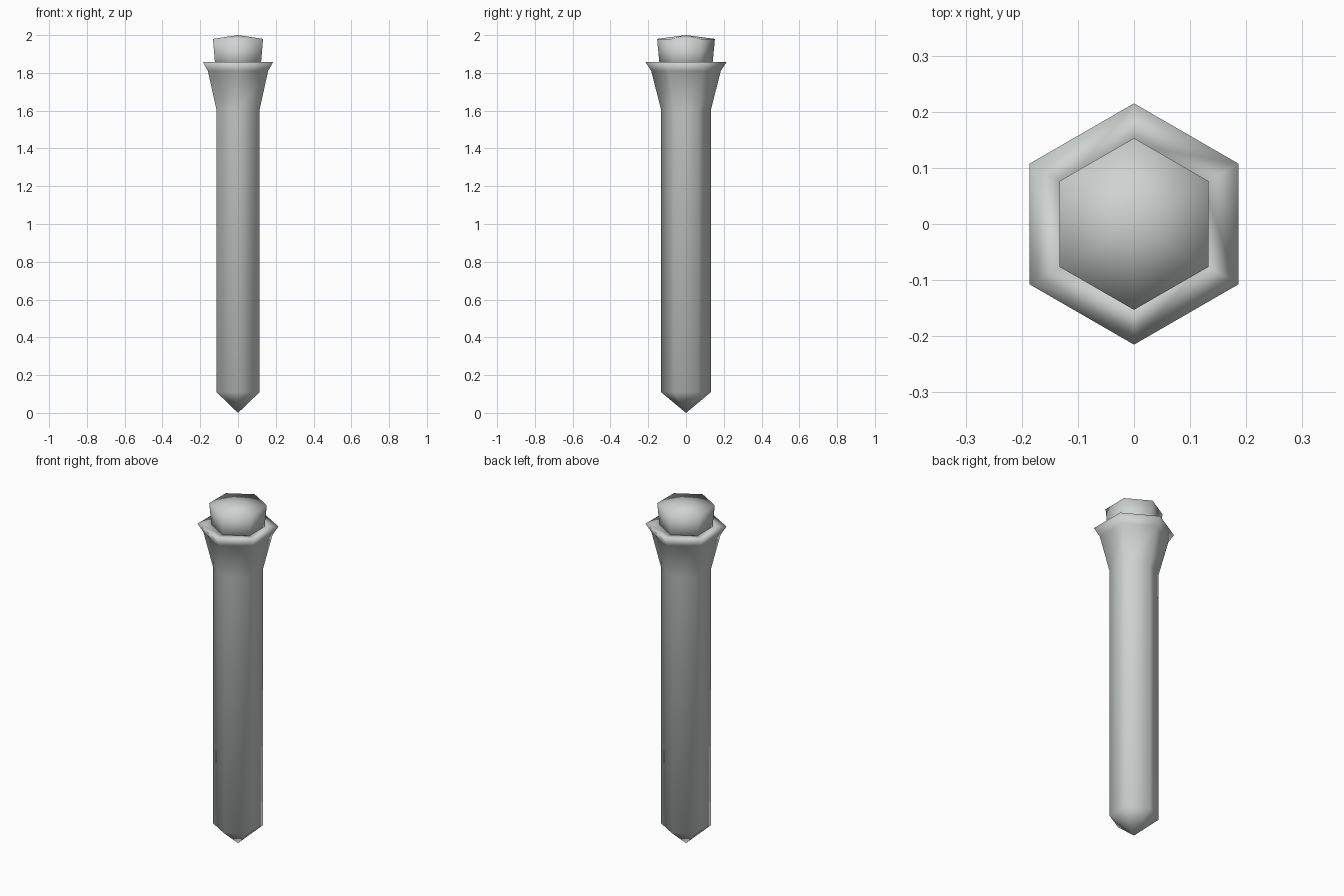
import bpy, bmesh, math

cube = bpy.data.objects.get("Cube")
if cube:
    bpy.data.objects.remove(cube, do_unlink=True)

SIDES = 6

metal = bpy.data.materials.new("pale grey metal")
metal.use_nodes = True
colour = (0.62, 0.65, 0.64, 1)
metal.diffuse_color = colour
metal.node_tree.nodes["Principled BSDF"].inputs["Base Color"].default_value = colour


def hex_turned(name, profile):
    """Stack six-sided rings (radius, height); a zero radius makes a point."""
    bm = bmesh.new()
    rings = []
    for r, z in profile:
        count = SIDES if r else 1
        angles = [math.pi / 2 + math.tau * i / SIDES for i in range(count)]
        rings.append([bm.verts.new((r * math.cos(a), r * math.sin(a), z)) for a in angles])
    for low, high in zip(rings, rings[1:]):
        for i in range(SIDES):
            j = (i + 1) % SIDES
            corners = [low[i % len(low)], low[j % len(low)],
                       high[j % len(high)], high[i % len(high)]]
            bm.faces.new(list(dict.fromkeys(corners)))
    bmesh.ops.recalc_face_normals(bm, faces=bm.faces)
    for face in bm.faces:
        face.smooth = True
    mesh = bpy.data.meshes.new(name)
    bm.to_mesh(mesh)
    bm.free()
    mesh.materials.append(metal)
    obj = bpy.data.objects.new(name, mesh)
    bpy.context.collection.objects.link(obj)
    return obj


# Pointed shaft, flaring into a rim with a socket for the plug
hex_turned("shaft", [(0, 0), (0.132, 0.11), (0.132, 1.605), (0.184, 1.81),
                     (0.215, 1.858), (0.14, 1.855), (0.13, 1.8), (0, 1.8)])

# Tapered plug with a shallow domed top
hex_turned("plug", [(0, 1.81), (0.137, 1.81), (0.153, 1.98), (0, 2.0)])
